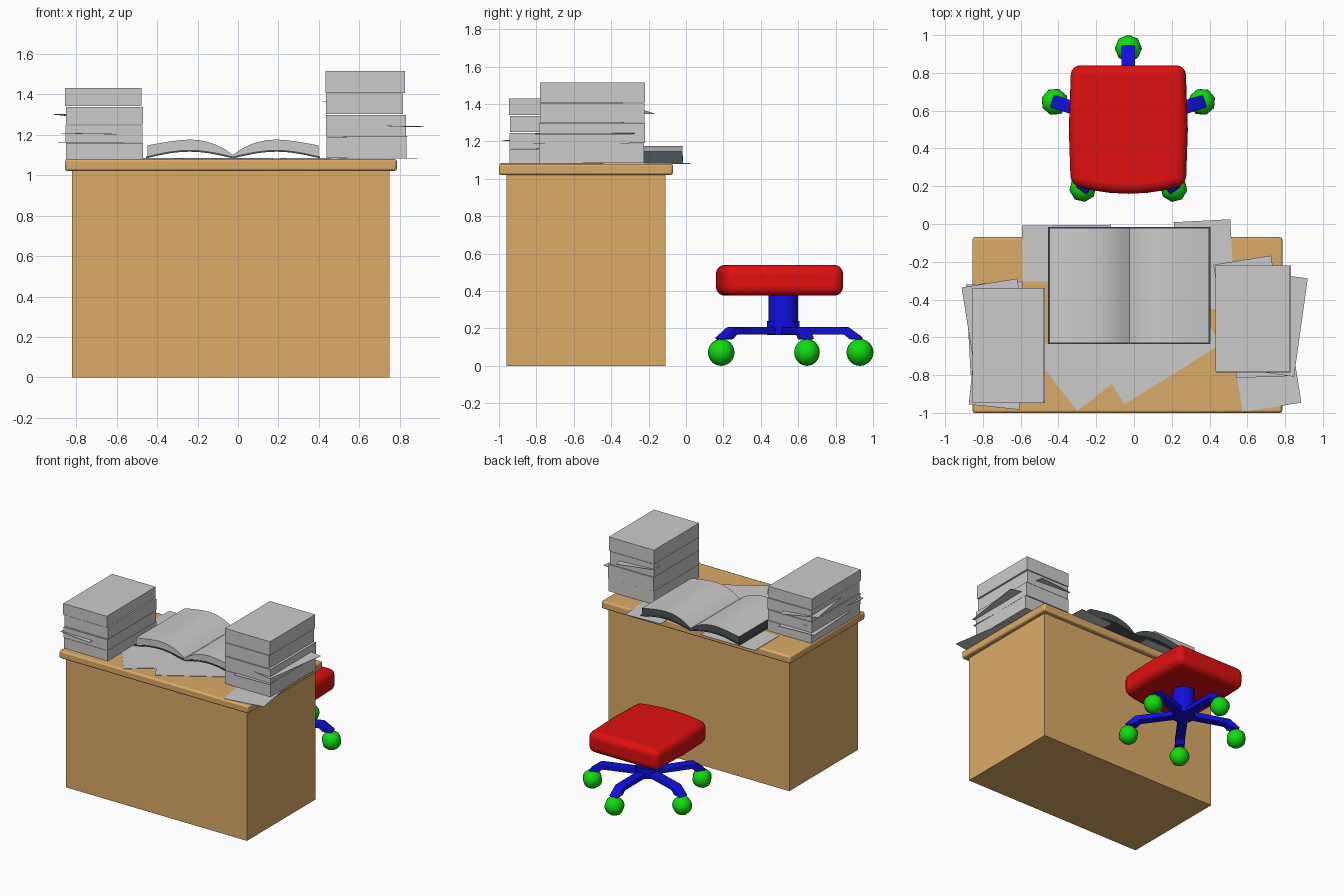
import bpy, bmesh, math
from mathutils import Matrix, Vector

if "Cube" in bpy.data.objects:
    bpy.data.objects.remove(bpy.data.objects["Cube"])


def material(name, rgb):
    m = bpy.data.materials.new(name)
    m.diffuse_color = (*rgb, 1)
    m.use_nodes = True
    m.node_tree.nodes["Principled BSDF"].inputs["Base Color"].default_value = m.diffuse_color
    return m


WOOD = material("wood", (0.71, 0.41, 0.135))
PAPER = material("paper", (0.60, 0.60, 0.60))
COVER = material("dark cover", (0.075, 0.092, 0.10))
RED = material("red fabric", (0.74, 0.005, 0.005))
BLUE = material("blue metal", (0.005, 0.005, 0.74))
GREEN = material("green wheel", (0.005, 0.72, 0.005))


def finish(name, bm, mat, bevel=0, segs=2, smooth=False):
    bmesh.ops.recalc_face_normals(bm, faces=bm.faces)
    me = bpy.data.meshes.new(name)
    bm.to_mesh(me)
    bm.free()
    ob = bpy.data.objects.new(name, me)
    bpy.context.collection.objects.link(ob)
    me.materials.append(mat)
    if bevel:
        b = ob.modifiers.new("bevel", 'BEVEL')
        b.width, b.segments = bevel, segs
        b.limit_method, b.angle_limit = 'ANGLE', math.radians(35)
    if smooth:
        bpy.ops.object.select_all(action='DESELECT')
        ob.select_set(True)
        bpy.context.view_layer.objects.active = ob
        bpy.ops.object.shade_smooth_by_angle(angle=math.radians(40))
    return ob


def box(name, x, y, z, mat, **kw):
    bm = bmesh.new()
    size = (x[1] - x[0], y[1] - y[0], z[1] - z[0])
    mid = ((x[0] + x[1]) / 2, (y[0] + y[1]) / 2, (z[0] + z[1]) / 2)
    bmesh.ops.create_cube(bm, size=1, matrix=Matrix.Translation(mid) @ Matrix.Diagonal((*size, 1)))
    return finish(name, bm, mat, **kw)


def prism(points, along):
    """Extrude a closed outline of 3D points by a vector."""
    bm = bmesh.new()
    f = bm.faces.new([bm.verts.new(p) for p in points])
    r = bmesh.ops.extrude_face_region(bm, geom=[f])
    bmesh.ops.translate(bm, vec=along, verts=[v for v in r["geom"] if isinstance(v, bmesh.types.BMVert)])
    return bm


def sheet(name, corner, angle, w, h, z, tilt=0):
    """Thin sheet from its lower-left corner, turned in plan, tilted about its long axis."""
    bm = bmesh.new()
    bmesh.ops.create_cube(bm, size=1, matrix=Matrix.Diagonal((w, h, 0.003, 1)))
    rot = Matrix.Rotation(math.radians(angle), 4, 'Z')
    centre = Vector((corner[0], corner[1], z)) + rot @ Vector((w / 2, h / 2, 0))
    bm.transform(Matrix.Translation(centre) @ rot @ Matrix.Rotation(math.radians(tilt), 4, 'Y'))
    return finish(name, bm, PAPER)


# desk
box("desk_body", (-0.82, 0.75), (-0.96, -0.11), (0, 1.02), WOOD)
box("desk_top", (-0.855, 0.785), (-1.0, -0.07), (1.02, 1.08), WOOD, bevel=0.012, smooth=True)

# paper stacks: x range, y range, z range
stacks = {
    "left_stack": [((-0.85, -0.47), (-0.945, -0.34), (1.08, 1.16)),
                   ((-0.853, -0.473), (-0.945, -0.343), (1.162, 1.245)),
                   ((-0.85, -0.47), (-0.94, -0.34), (1.25, 1.337)),
                   ((-0.855, -0.477), (-0.947, -0.34), (1.342, 1.43))],
    "right_stack": [((0.437, 0.832), (-0.785, -0.225), (1.085, 1.188)),
                    ((0.435, 0.83), (-0.785, -0.22), (1.191, 1.298)),
                    ((0.435, 0.815), (-0.78, -0.223), (1.302, 1.403)),
                    ((0.432, 0.825), (-0.78, -0.22), (1.407, 1.515))],
}
for stack, blocks in stacks.items():
    for i, b in enumerate(blocks):
        box(f"{stack}_{i}", *b, PAPER)

# loose sheets on the desk
sheet("desk_sheet_front_left", (-0.30, -0.99), 38, 0.60, 0.38, 1.082)
sheet("desk_sheet_front_mid", (-0.05, -0.955), 32, 0.60, 0.40, 1.084)
sheet("desk_sheet_back_left", (-0.59, -0.305), 0.5, 0.47, 0.297, 1.082)
sheet("desk_sheet_back_right", (0.235, -0.46), 3, 0.30, 0.47, 1.082)
sheet("desk_sheet_right", (0.575, -0.995), 9, 0.315, 0.5, 1.083)
# sheets sticking out of the stacks
sheet("left_sheet_high", (-0.835, -0.83), 9, 0.30, 0.50, 1.285, 6)
sheet("left_sheet_mid", (-0.875, -0.955), -6, 0.27, 0.62, 1.205, 1)
sheet("left_sheet_low", (-0.865, -0.80), 3, 0.30, 0.48, 1.16)
sheet("right_sheet_low", (0.54, -0.815), 2, 0.30, 0.50, 1.19)
sheet("right_sheet_mid", (0.54, -0.765), -8, 0.31, 0.525, 1.245, 2)
sheet("right_sheet_high", (0.49, -0.66), 9, 0.31, 0.45, 1.355, 3)

# open book: curved cover and page block, both following one arched profile
MID, HALF, N = -0.025, 0.43, 10


def lerp(u, zs):
    t = min(u, 1) * (len(zs) - 1)
    i = min(int(t), len(zs) - 2)
    f = t - i
    return zs[i] + (zs[i + 1] - zs[i]) * f


def under(u):
    return 1.083 + 0.033 * math.sin(math.pi * u)


def over(u):
    return lerp(u, [1.10, 1.137, 1.160, 1.172, 1.176, 1.173, 1.166, 1.157, 1.147])


def book_part(name, low, high, half, y0, y1, mat):
    us = [i / N for i in range(-N, N + 1)]
    pts = [(MID + half * u, y0, low(abs(u))) for u in us]
    pts += [(MID + half * u, y0, high(abs(u))) for u in reversed(us)]
    return finish(name, prism(pts, (0, y1 - y0, 0)), mat, smooth=True)


book_part("book_cover", under, lambda u: under(u) + 0.009, HALF, -0.635, -0.015, COVER)
pages = book_part("book_pages", lambda u: under(u) + 0.008, over, HALF - 0.008, -0.63, -0.02, PAPER)
pages.data.materials.append(COVER)
for p in pages.data.polygons:  # dark back and side edges
    if p.normal.y > 0.9 or abs(p.normal.x) > 0.9 or p.normal.z < -0.3:
        p.material_index = 1

# chair seat with a bowed front edge
CX, CY = -0.03, 0.52
half = [(0.0, 0.16), (0.10, 0.165), (0.20, 0.18), (0.305, 0.208), (0.315, 0.5), (0.303, 0.84)]
outline = [(CX + x, y, 0.375) for x, y in half]
outline += [(CX - x, y, 0.375) for x, y in reversed(half[1:])]
finish("seat", prism(outline, (0, 0, 0.165)), RED, bevel=0.048, segs=4, smooth=True)


# chair column and hub
def cylinder(name, r, z0, z1):
    bm = bmesh.new()
    bmesh.ops.create_cone(bm, cap_ends=True, segments=20, radius1=r, radius2=r, depth=z1 - z0,
                          matrix=Matrix.Translation((CX, CY, (z0 + z1) / 2)))
    finish(name, bm, BLUE, smooth=True)


cylinder("chair_column", 0.08, 0.20, 0.385)
cylinder("chair_hub", 0.086, 0.165, 0.24)

# five legs with ball wheels
leg = [(0.03, 0.168), (0.325, 0.168), (0.355, 0.142), (0.425, 0.142),
       (0.425, 0.152), (0.35, 0.207), (0.03, 0.207)]
for k in range(5):
    turn = Matrix.Translation((CX, CY, 0)) @ Matrix.Rotation(math.radians(90 + 72 * k), 4, 'Z')
    bm = prism([(r, -0.035, z) for r, z in leg], (0, 0.07, 0))
    bm.transform(turn)
    finish(f"leg_{k}", bm, BLUE, bevel=0.009, segs=2, smooth=True)
    bm = bmesh.new()
    bmesh.ops.create_uvsphere(bm, u_segments=8, v_segments=12, radius=0.072,
                              matrix=turn @ Matrix.Translation((0.41, 0, 0.072)))
    ball = finish(f"wheel_{k}", bm, GREEN)
    ball.data.polygons.foreach_set("use_smooth", [True] * len(ball.data.polygons))
